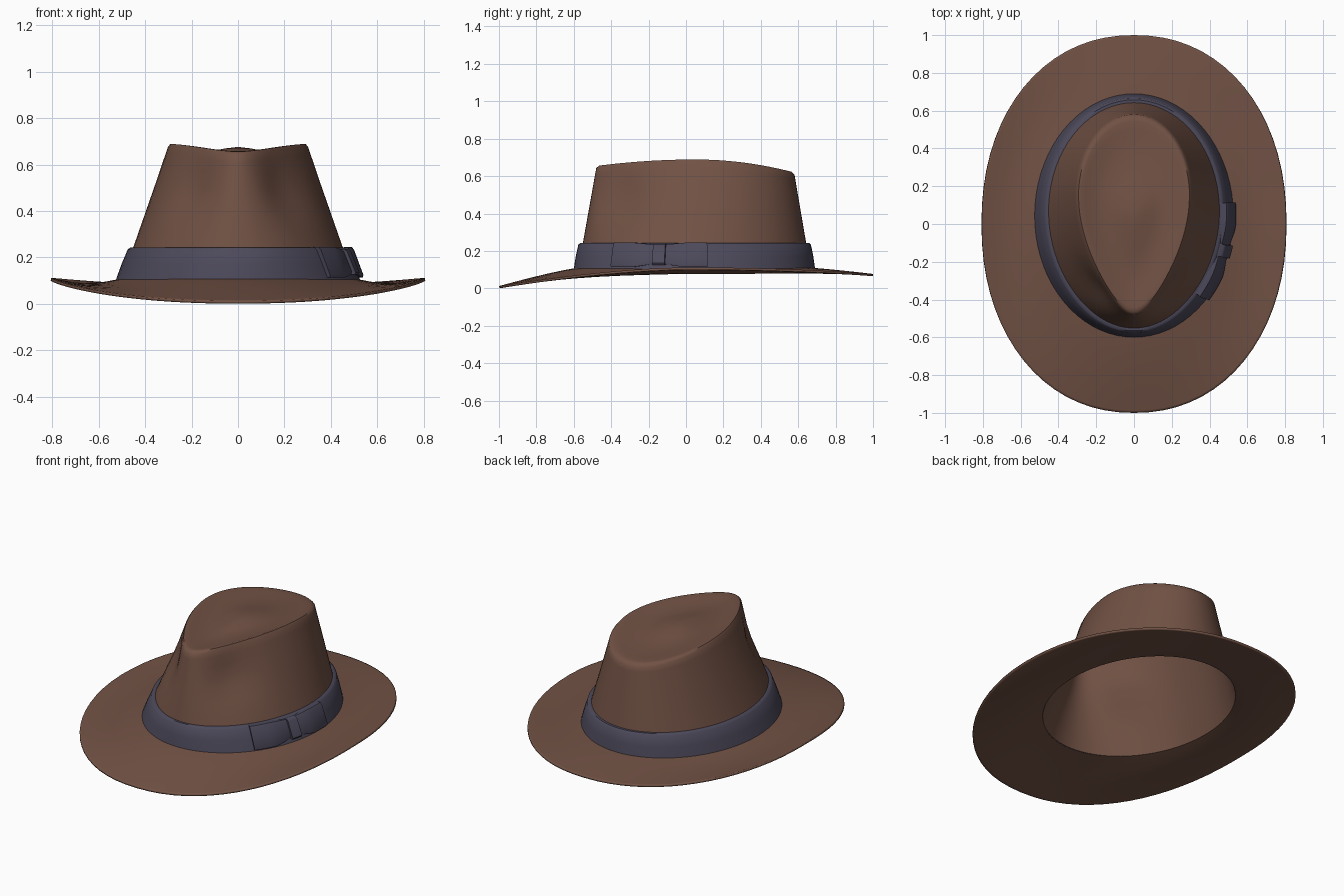
import bpy, math
from math import sin, cos, pi, radians, exp

if "Cube" in bpy.data.objects:
    bpy.data.objects.remove(bpy.data.objects["Cube"])

N = 72


def material(name, rgb):
    m = bpy.data.materials.new(name)
    m.diffuse_color = (*rgb, 1)
    m.use_nodes = True
    m.node_tree.nodes["Principled BSDF"].inputs["Base Color"].default_value = m.diffuse_color
    return m


BROWN = material("brown felt", (0.165, 0.083, 0.058))
BLUE = material("slate ribbon", (0.073, 0.066, 0.103))


def make(name, verts, faces, mat, angle):
    me = bpy.data.meshes.new(name)
    me.from_pydata(verts, [], faces)
    me.materials.append(mat)
    ob = bpy.data.objects.new(name, me)
    bpy.context.collection.objects.link(ob)
    bpy.ops.object.select_all(action='DESELECT')
    ob.select_set(True)
    bpy.context.view_layer.objects.active = ob
    bpy.ops.object.shade_smooth_by_angle(angle=radians(angle))
    return ob


def spow(v, p):
    return math.copysign(abs(v) ** p, v)


def rim_z(y):
    d = (y - 0.05) / 0.53
    return 0.69 - (0.035 if d < 0 else 0.07) * d * d


def teardrop(t):
    c = cos(t)
    return 0.295 * sin(t) * (1 - 0.26 * c - 0.13 * c * c), 0.05 - 0.53 * c


def crown(t, u):
    """Crown wall: egg-shaped base (u=0) blending to the teardrop top (u=1)."""
    x0, y0 = 0.5 * sin(t), 0.045 - 0.62 * cos(t)
    x1, y1 = teardrop(t)
    x, y = x0 + (x1 - x0) * u, y0 + (y1 - y0) * u
    a = abs((t + pi) % (2 * pi) - pi)
    dent = 0.035 * exp(-((a - radians(42)) / radians(18)) ** 2) * exp(-((u - 0.68) / 0.22) ** 2)
    x -= dent * sin(t)
    y += dent * cos(t)
    return x, y, 0.11 + (rim_z(y1) - 0.012 - 0.11) * u


def brim(t, s):
    """Brim: s=1 at the outer edge, s=0 at the crown; front dips, sides curl up."""
    c = cos(t)
    xo, yo = 0.805 * spow(sin(t), 0.93), -spow(c, 0.93)
    xi, yi, _ = crown(t, 0)
    zo = 0.112 - (0.1 * c ** 1.5 if c > 0 else 0.035 * c * c)
    z = 0.11 + (zo - 0.11) * s ** 1.2 - 0.022 * sin(pi * s) * sin(t) ** 2
    return xi + (xo - xi) * s, yi + (yo - yi) * s, z


def top(t, s, drop):
    """Dished teardrop top with a raised middle."""
    x, y = teardrop(t)
    x, y = x * s, 0.05 + (y - 0.05) * s
    return x, y, rim_z(y) - drop


# Hat body: brim, crown wall and dished top as one felt skin
angles = [2 * pi * j / N for j in range(N)]
rings = [[brim(t, s) for t in angles] for s in (1, 0.97, 0.85, 0.7, 0.55, 0.4, 0.25, 0.1)]
rings += [[crown(t, u) for t in angles] for u in (0, 0.1, 0.23, 0.36, 0.48, 0.6, 0.72, 0.84, 0.94, 1)]
rings += [[top(t, s, d) for t in angles] for s, d in
          ((0.97, 0.001), (0.93, 0.002), (0.85, 0.011), (0.7, 0.026), (0.52, 0.035),
           (0.35, 0.03), (0.18, 0.02), (0.04, 0.015))]
verts = [p for r in rings for p in r]
faces = [(i * N + j, i * N + (j + 1) % N, (i + 1) * N + (j + 1) % N, (i + 1) * N + j)
         for i in range(len(rings) - 1) for j in range(N)]
faces.append(tuple((len(rings) - 1) * N + j for j in range(N)))
hat = make("hat_body", verts, faces, BROWN, 50)
mod = hat.modifiers.new("felt thickness", 'SOLIDIFY')
mod.thickness = 0.012
mod.offset = -1


def ribbon_point(t, z, off):
    x, y, _ = crown(t, (z - 0.11) / 0.55)
    return x + off * sin(t), y - off * cos(t), z


def ribbon(name, ts, section, closed):
    """Sweep a (z, offset) cross-section round the crown."""
    v, f = [], []
    for k, t in enumerate(ts):
        sec = section(k / (len(ts) - 1))
        v += [ribbon_point(t, z, o) for z, o in sec]
    m, n = len(sec), len(ts)
    for i in range(n if closed else n - 1):
        for j in range(m):
            a, b = i * m, ((i + 1) % n) * m
            f.append((a + j, b + j, b + (j + 1) % m, a + (j + 1) % m))
    if not closed:
        f += [tuple(range(m)), tuple((n - 1) * m + j for j in reversed(range(m)))]
    return make(name, v, f, BLUE, 40)


# Hat band
ribbon("hat_band", angles, lambda k: [(0.1, -0.006), (0.1, 0.024), (0.17, 0.025),
                                      (0.234, 0.022), (0.243, 0.013), (0.243, -0.006)], True)


def span(a, b, n=10):
    return [radians(a + (b - a) * k / n) for k in range(n + 1)]


def wing(k, flip):
    """Bow wing, pinched where it meets the knot."""
    w = 1 - k if flip else k
    g = min(1, w / 0.45)
    lo, hi, off = 0.132 - 0.018 * g, 0.232 + 0.012 * g, 0.034 + 0.012 * g
    return [(lo, 0.01), (lo, off - 0.006), (lo + 0.01, off), (hi - 0.01, off),
            (hi, off - 0.006), (hi, 0.01)]


# Bow on the right side: two wings and a knot
ribbon("bow_front_wing", span(47.5, 71), lambda k: wing(k, True), False)
ribbon("bow_back_wing", span(75, 96), lambda k: wing(k, False), False)
ribbon("bow_knot", span(70, 76, 4), lambda k: [
    (0.126, 0.01), (0.126, 0.042), (0.135, 0.05), (0.227, 0.05), (0.236, 0.042), (0.236, 0.01)], False)
